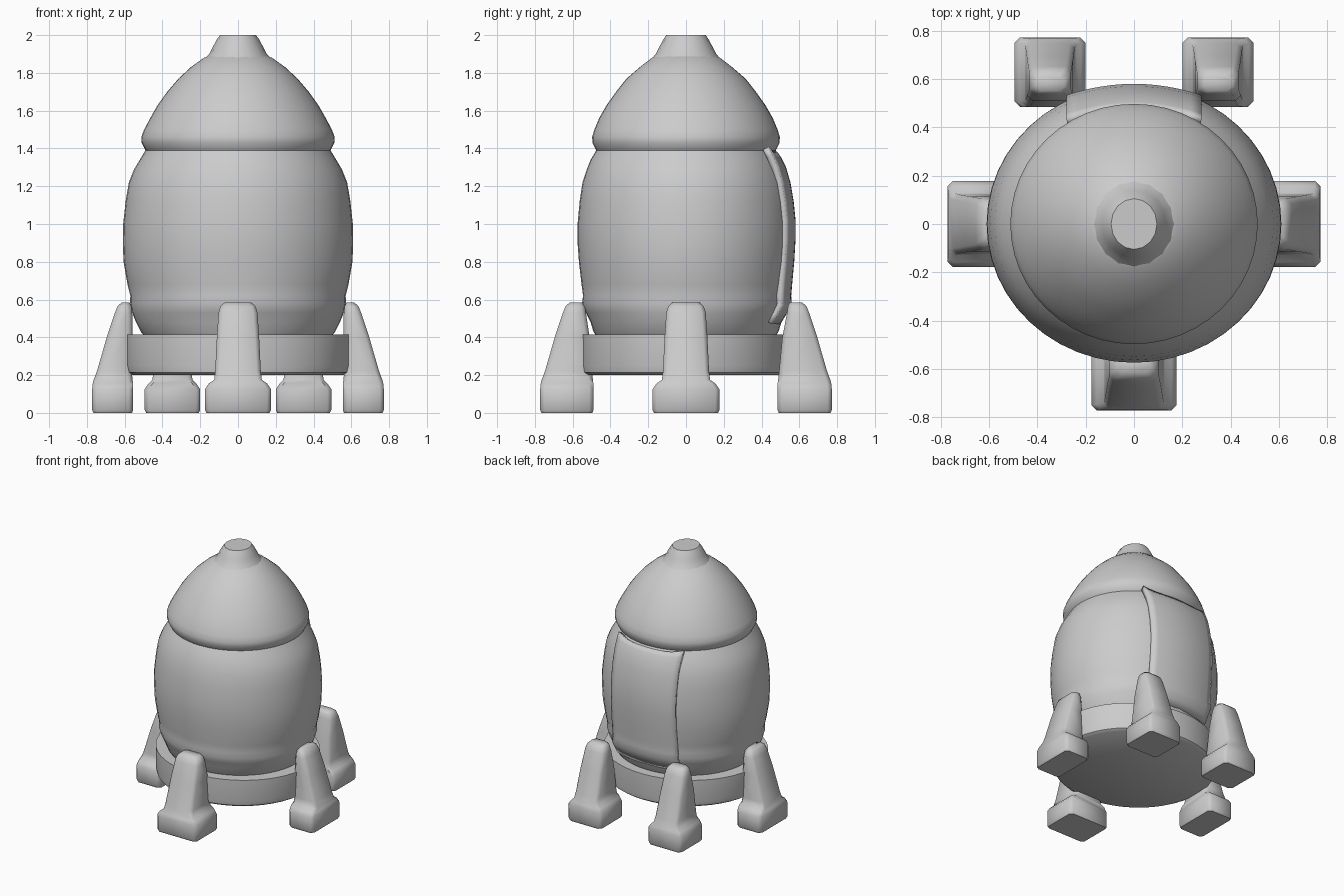
import bpy, bmesh, math

if "Cube" in bpy.data.objects:
    bpy.data.objects.remove(bpy.data.objects["Cube"])

grey = bpy.data.materials.new("light_grey")
grey.diffuse_color = (0.6, 0.6, 0.6, 1)
grey.use_nodes = True
grey.node_tree.nodes["Principled BSDF"].inputs["Base Color"].default_value = grey.diffuse_color


def finish(name, bm, angle=40):
    bmesh.ops.recalc_face_normals(bm, faces=bm.faces)
    me = bpy.data.meshes.new(name)
    bm.to_mesh(me)
    bm.free()
    ob = bpy.data.objects.new(name, me)
    bpy.context.collection.objects.link(ob)
    me.materials.append(grey)
    bpy.ops.object.select_all(action='DESELECT')
    ob.select_set(True)
    bpy.context.view_layer.objects.active = ob
    bpy.ops.object.shade_smooth_by_angle(angle=math.radians(angle))
    return ob


def loft(name, rings, angle=40):
    """Skin a stack of closed point rings and cap both ends."""
    bm = bmesh.new()
    vs = [[bm.verts.new(p) for p in r] for r in rings]
    n = len(vs[0])
    for a, b in zip(vs, vs[1:]):
        for i in range(n):
            j = (i + 1) % n
            bm.faces.new((a[i], a[j], b[j], b[i]))
    bm.faces.new(vs[0][::-1])
    bm.faces.new(vs[-1])
    return finish(name, bm, angle)


def oval_lathe(name, profile, n=48):
    """Profile rows are (z, x radius, y radius)."""
    ang = [2 * math.pi * i / n for i in range(n)]
    return loft(name, [[(rx * math.cos(a), ry * math.sin(a), z) for a in ang]
                       for z, rx, ry in profile])


# Base ring under the hull
oval_lathe("base_ring", [(0.20, 0.565, 0.53), (0.215, 0.59, 0.55),
                         (0.25, 0.60, 0.555), (0.415, 0.60, 0.555)])

# Rounded main hull
oval_lathe("hull", [(0.40, 0.49, 0.47), (0.43, 0.515, 0.49), (0.48, 0.54, 0.505),
                    (0.53, 0.56, 0.53), (0.58, 0.572, 0.55), (0.62, 0.57, 0.545),
                    (0.68, 0.585, 0.553), (0.80, 0.606, 0.567), (0.90, 0.61, 0.574),
                    (1.00, 0.608, 0.574), (1.12, 0.595, 0.563), (1.22, 0.578, 0.548),
                    (1.29, 0.55, 0.525), (1.34, 0.52, 0.505), (1.39, 0.49, 0.475)])

# Nose dome
oval_lathe("nose_dome", [(1.37, 0.47, 0.46), (1.39, 0.49, 0.475), (1.43, 0.51, 0.495),
                         (1.46, 0.512, 0.497), (1.50, 0.497, 0.485), (1.56, 0.465, 0.46),
                         (1.63, 0.425, 0.42), (1.70, 0.375, 0.37), (1.77, 0.315, 0.315),
                         (1.83, 0.25, 0.245), (1.88, 0.18, 0.18), (1.90, 0.13, 0.13)])

# Nose cap
oval_lathe("nose_cap", [(1.86, 0.19, 0.195), (1.90, 0.152, 0.16), (1.94, 0.132, 0.14),
                        (1.98, 0.11, 0.118), (2.0, 0.095, 0.105)], 16)


# Curved hatch panel on the back
def hatch():
    rows = [(0.47, 0.50), (0.52, 0.53), (0.57, 0.56), (0.62, 0.557), (0.68, 0.562),
            (0.80, 0.573), (0.92, 0.58), (1.02, 0.58), (1.12, 0.57), (1.22, 0.553),
            (1.30, 0.53), (1.35, 0.505), (1.38, 0.485)]
    bm = bmesh.new()
    cols = 12
    grid = []
    for k, (z, y) in enumerate(rows):
        line = []
        for i in range(cols + 1):
            t = 2 * i / cols - 1
            x = 0.28 * t
            dz = 0.03 * t ** 4 * (k / (len(rows) - 1)) ** 6
            line.append(bm.verts.new((x, y - 0.6 * x * x, z + dz)))
        grid.append(line)
    for a, b in zip(grid, grid[1:]):
        for i in range(cols):
            bm.faces.new((a[i + 1], a[i], b[i], b[i + 1]))
    ob = finish("back_hatch", bm)
    solid = ob.modifiers.new("thickness", 'SOLIDIFY')
    solid.thickness = 0.035
    # extrude inwards, whichever way the normals settled
    solid.offset = -1 if ob.data.polygons[0].normal.y > 0 else 1


hatch()


# Landing legs: wide foot, tapering shaft
def leg(name, place, foot, inner, top_inner):
    """place(w, r, z): w is sideways, r is outwards from the hull."""
    ri, ro = inner, 0.772
    rows = [(0.0, foot - 0.008, ri + 0.006, ro - 0.006), (0.015, foot, ri, ro),
            (0.125, foot, ri, ro), (0.155, foot - 0.02, ri, ro - 0.003),
            (0.175, foot * 0.72, ri + 0.003, ro - 0.008),
            (0.22, foot * 0.69, ri + 0.008, ro - 0.025),
            (0.40, foot * 0.64, (ri + top_inner) / 2, 0.695),
            (0.53, foot * 0.59, top_inner, 0.652),
            (0.565, foot * 0.53, top_inner + 0.005, 0.638),
            (0.585, foot * 0.40, top_inner + 0.015, 0.615)]
    rings = []
    for z, w, a, b in rows:
        c = 0.022
        pts = [(-w + c, a), (w - c, a), (w, a + c), (w, b - c),
               (w - c, b), (-w + c, b), (-w, b - c), (-w, a + c)]
        rings.append([place(p, r, z) for p, r in pts])
    loft(name, rings, 50)


leg("front_leg", lambda w, r, z: (w, -r, z), 0.175, 0.49, 0.53)
for side, s in (("left", -1), ("right", 1)):
    leg(side + "_leg", lambda w, r, z: (s * r, w, z), 0.177, 0.555, 0.56)
    leg("back_" + side + "_leg", lambda w, r, z: (s * 0.347 + w, r, z), 0.147, 0.485, 0.535)
